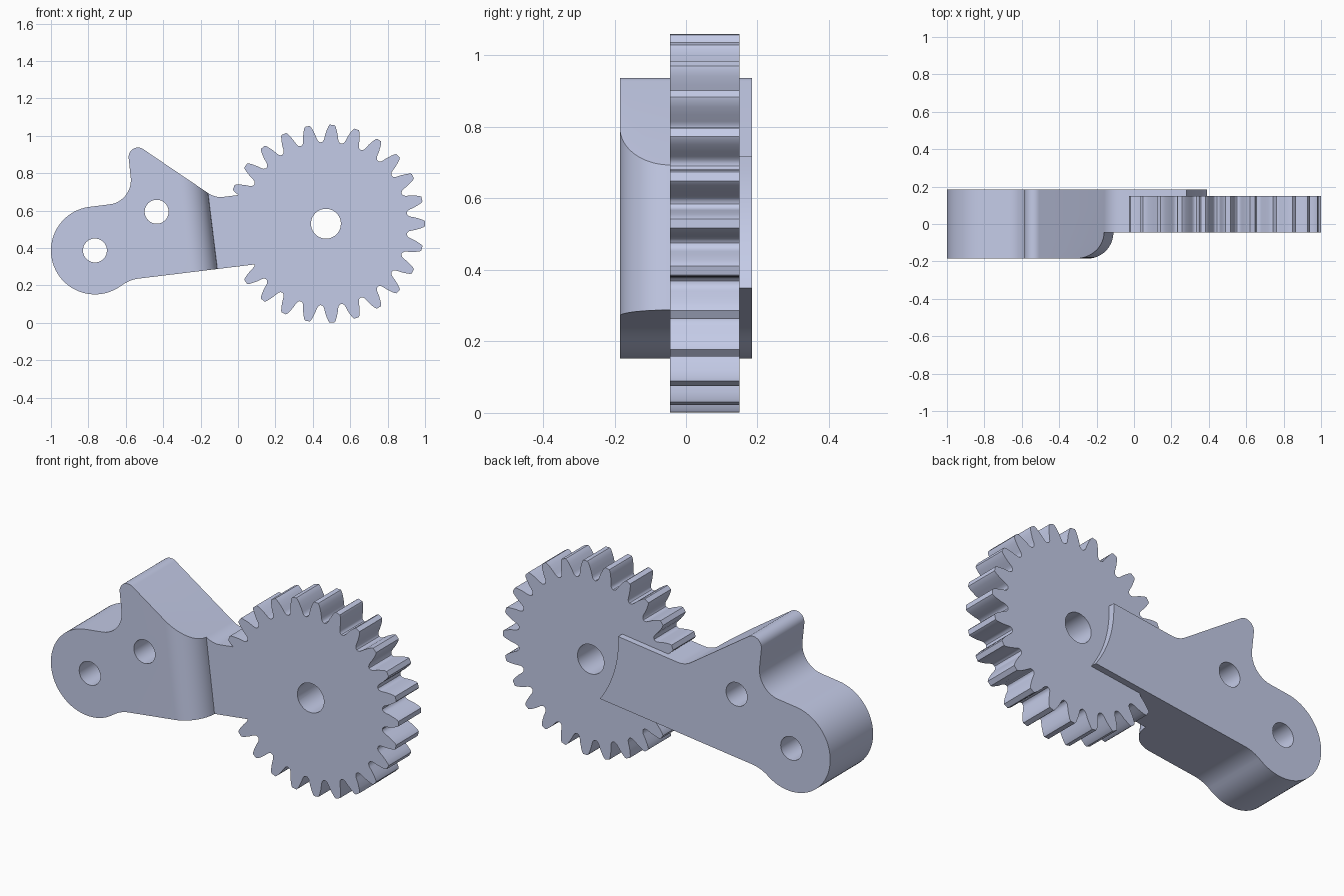
import bpy, bmesh, math
from mathutils import Vector

if "Cube" in bpy.data.objects:
    bpy.data.objects.remove(bpy.data.objects["Cube"])

steel = bpy.data.materials.new("blue_grey_steel")
steel.diffuse_color = (0.59, 0.638, 0.855, 1)
steel.use_nodes = True
steel.node_tree.nodes["Principled BSDF"].inputs["Base Color"].default_value = steel.diffuse_color

TILT = math.atan(0.123)                 # slope of the arm
GEAR_C, GEAR_TEETH = (0.47, 0.53), 25
HUB_C, HUB_R = Vector((-0.765, 0.387)), 0.235


def arc(c, r, a0, a1, n):
    """Points on an arc, angles in degrees."""
    return [Vector((c[0] + r * math.cos(math.radians(a0 + (a1 - a0) * i / n)),
                    c[1] + r * math.sin(math.radians(a0 + (a1 - a0) * i / n))))
            for i in range(n + 1)]


def fillet(a, p, b, r, n=12):
    """Rounded corner at p between neighbours a and b."""
    a, p, b = Vector(a), Vector(p), Vector(b)
    u, v = (a - p).normalized(), (b - p).normalized()
    half = u.angle(v) / 2
    c = p + (u + v).normalized() * r / math.sin(half)
    t = r / math.tan(half)
    s, e = p + u * t - c, p + v * t - c
    k = s.angle(e)
    return [c + (s * math.sin(k * (1 - i / n)) + e * math.sin(k * i / n)) / math.sin(k)
            for i in range(n + 1)]


def prism(name, pts, to3d, offset):
    """Closed 2D outline placed by to3d and extruded along offset."""
    bm = bmesh.new()
    face = bm.faces.new([bm.verts.new(to3d(p)) for p in pts])
    ext = bmesh.ops.extrude_face_region(bm, geom=[face], use_keep_orig=True)
    bmesh.ops.translate(bm, vec=offset,
                        verts=[g for g in ext["geom"] if isinstance(g, bmesh.types.BMVert)])
    bmesh.ops.recalc_face_normals(bm, faces=bm.faces)
    me = bpy.data.meshes.new(name)
    bm.to_mesh(me)
    bm.free()
    me.materials.append(steel)
    ob = bpy.data.objects.new(name, me)
    bpy.context.collection.objects.link(ob)
    return ob


def plate(name, pts, y0, y1):
    return prism(name, pts, lambda p: (p[0], y0, p[1]), (0, y1 - y0, 0))


def combine(ob, other, op):
    """Apply a boolean and drop the other body."""
    mod = ob.modifiers.new(op, 'BOOLEAN')
    mod.operation, mod.object, mod.solver = op, other, 'EXACT'
    bpy.context.view_layer.objects.active = ob
    bpy.ops.object.modifier_apply(modifier=mod.name)
    bpy.data.objects.remove(other)


# Arm outline: round hub, raised horn, sloping shoulder, concave end
hub_top = HUB_C + HUB_R * Vector((-math.sin(TILT), math.cos(TILT)))
hub_low = HUB_C + HUB_R * Vector((math.cos(math.radians(-55)), math.sin(math.radians(-55))))
notch, horn, shoulder = (-0.56, 0.649), (-0.596, 0.989), (-0.122, 0.668)
end_top, end_low, heel = (0.28, 0.718), (0.39, 0.349), (-0.58, 0.2306)
chord = Vector(end_low) - Vector(end_top)
side = Vector((chord.y, -chord.x)).normalized()
end_arc = [Vector(end_top) + chord * t + side * 0.033 * 4 * t * (1 - t)
           for t in [i / 12 for i in range(13)]]
outline = arc(HUB_C, HUB_R, 305, 90 + math.degrees(TILT), 40)
outline += fillet(hub_top, notch, horn, 0.13)
outline += fillet(notch, horn, shoulder, 0.05)
outline += fillet(horn, shoulder, end_top, 0.12)
outline += end_arc
outline += fillet(end_low, heel, hub_low, 0.2)[:-1]
arm = plate("geared_arm", outline, -0.185, 0.185)

# Front step: thins the arm toward the gear with a rounded edge
d = Vector((math.cos(TILT), 0, math.sin(TILT)))
up = Vector((-d.z, 0, d.x))
origin = Vector((-0.135, 0, 0.49))
step = arc((-0.14, -0.045), 0.14, -90, 0, 16)
step += [(1.2, -0.045), (1.2, -0.4), (-0.14, -0.4)]
cutter = prism("step_cutter", step,
               lambda p: origin + d * p[0] + Vector((0, p[1], 0)) - up, up * 2)
combine(arm, cutter, 'DIFFERENCE')

# Gear: one half-tooth profile (radius, half width) mirrored and repeated
half_tooth = [(0.4385, 0.047), (0.446, 0.0405), (0.458, 0.037), (0.48, 0.033),
              (0.505, 0.0255), (0.522, 0.019), (0.53, 0.013)]
profile = [(0.436, -math.pi / GEAR_TEETH)]
profile += [(r, -w / r) for r, w in half_tooth]
profile += [(r, w / r) for r, w in reversed(half_tooth)]
teeth = []
for k in range(GEAR_TEETH):
    for r, a in profile:
        t = a + math.tau * k / GEAR_TEETH
        teeth.append((GEAR_C[0] + r * math.cos(t), GEAR_C[1] + r * math.sin(t)))
combine(arm, plate("gear", teeth, -0.045, 0.15), 'UNION')

# Through holes: gear bore and two arm holes
for c, r in ((GEAR_C, 0.08), (HUB_C, 0.064), ((-0.435, 0.594), 0.064)):
    combine(arm, plate("hole_cutter", arc(c, r, 0, 360, 40)[:-1], -0.5, 0.5), 'DIFFERENCE')

# Smooth curves, crisp edges
bpy.ops.object.select_all(action='DESELECT')
arm.select_set(True)
bpy.context.view_layer.objects.active = arm
bpy.ops.object.shade_smooth_by_angle(angle=math.radians(30))
